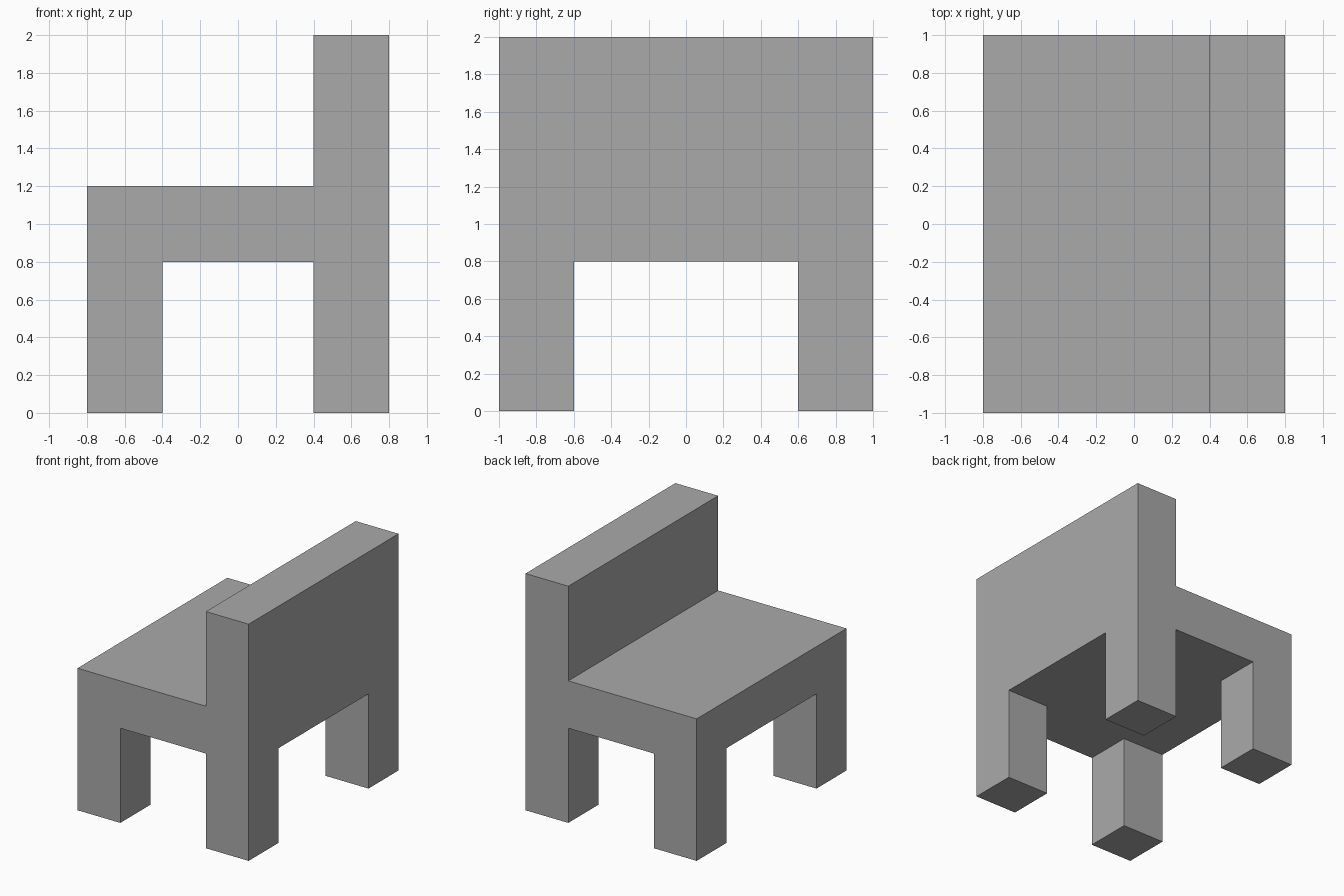
import bpy
import bmesh
from math import radians

cube = bpy.data.objects.get("Cube")
if cube:
    bpy.data.objects.remove(cube, do_unlink=True)

# Single grey material
GREY = (0.4, 0.4, 0.4, 1.0)
grey = bpy.data.materials.new("plain grey")
grey.use_nodes = True
grey.diffuse_color = GREY
grey.node_tree.nodes["Principled BSDF"].inputs["Base Color"].default_value = GREY

HALF_X, HALF_Y = 0.8, 1.0
THICK = 0.4
SEAT_BOTTOM, SEAT_TOP, BACK_TOP = 0.8, 1.2, 2.0
LEG_X, LEG_Y = HALF_X - THICK, HALF_Y - THICK

bm = bmesh.new()


def cut(axis, offset):
    """Slice the whole mesh across one axis."""
    normal = [0, 0, 0]
    normal[axis] = 1
    bmesh.ops.bisect_plane(bm, geom=bm.verts[:] + bm.edges[:] + bm.faces[:],
                           plane_co=[n * offset for n in normal], plane_no=normal)


def pull(faces, dz):
    """Extrude a region of faces vertically, leaving no inner walls."""
    new = bmesh.ops.extrude_face_region(bm, geom=faces)["geom"]
    bmesh.ops.delete(bm, geom=faces, context="FACES_ONLY")
    bmesh.ops.translate(bm, vec=(0, 0, dz),
                        verts=[v for v in new if isinstance(v, bmesh.types.BMVert)])


# Seat slab, sliced along the leg and backrest lines
bmesh.ops.create_cube(bm, size=1)
for v in bm.verts:
    v.co.x *= 2 * HALF_X
    v.co.y *= 2 * HALF_Y
    v.co.z = SEAT_TOP if v.co.z > 0 else SEAT_BOTTOM
for side in (-1, 1):
    cut(0, side * LEG_X)
    cut(1, side * LEG_Y)
bm.normal_update()

# Four corner legs and the backrest along the left side
legs = [f for f in bm.faces if f.normal.z < -0.5
        and abs(f.calc_center_median().x) > LEG_X
        and abs(f.calc_center_median().y) > LEG_Y]
back = [f for f in bm.faces if f.normal.z > 0.5 and f.calc_center_median().x > LEG_X]
pull(legs, -SEAT_BOTTOM)
pull(back, BACK_TOP - SEAT_TOP)

# Merge flat regions into clean faces
bmesh.ops.recalc_face_normals(bm, faces=bm.faces[:])
bmesh.ops.dissolve_limit(bm, angle_limit=radians(1),
                         verts=bm.verts[:], edges=bm.edges[:])

mesh = bpy.data.meshes.new("chair")
bm.to_mesh(mesh)
bm.free()
mesh.materials.append(grey)
bpy.context.collection.objects.link(bpy.data.objects.new("chair", mesh))
